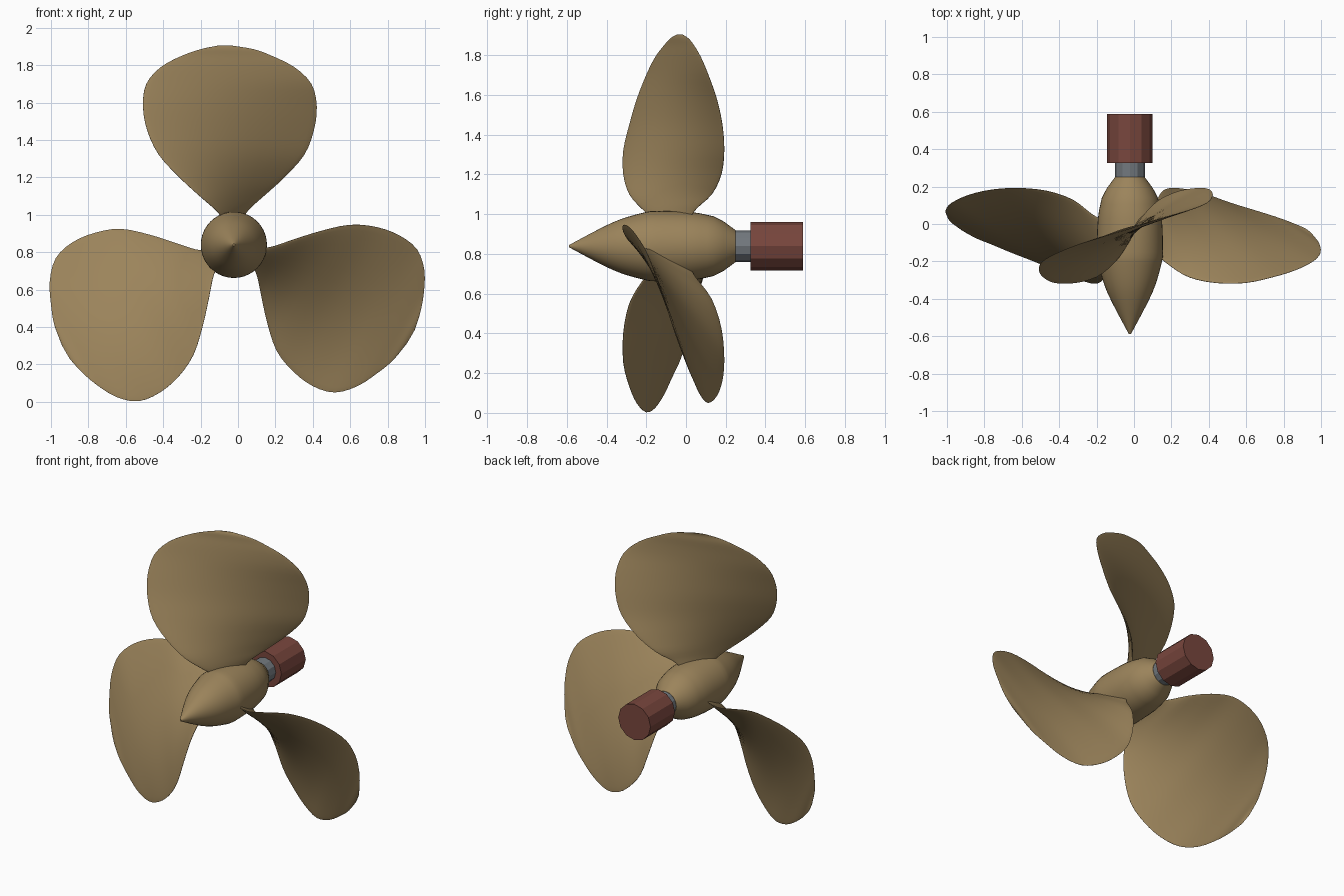
import bpy, bmesh, math
from mathutils import Vector

if "Cube" in bpy.data.objects:
    bpy.data.objects.remove(bpy.data.objects["Cube"])

CX, CZ = -0.022, 0.839          # propeller axis (runs along y)


def material(name, color):
    m = bpy.data.materials.new(name)
    m.diffuse_color = (*color, 1)
    m.use_nodes = True
    m.node_tree.nodes["Principled BSDF"].inputs["Base Color"].default_value = m.diffuse_color
    return m


bronze = material("bronze", (0.33, 0.23, 0.105))
steel = material("steel", (0.17, 0.19, 0.21))
red = material("dark_red", (0.19, 0.062, 0.047))


def loft(name, rings, mat, smooth):
    """Mesh skinned over closed rings of points, with capped ends."""
    bm = bmesh.new()
    loops = [[bm.verts.new(p) for p in ring] for ring in rings]
    n = len(loops[0])
    for a, b in zip(loops, loops[1:]):
        for i in range(n):
            j = (i + 1) % n
            bm.faces.new((a[i], a[j], b[j], b[i]))
    bm.faces.new(loops[0])
    bm.faces.new(loops[-1])
    bmesh.ops.recalc_face_normals(bm, faces=bm.faces)
    for f in bm.faces:
        f.smooth = smooth
    me = bpy.data.meshes.new(name)
    bm.to_mesh(me)
    bm.free()
    me.materials.append(mat)
    return me


def place(name, me, angle=0):
    ob = bpy.data.objects.new(name, me)
    ob.location = (CX, 0, CZ)
    ob.rotation_euler = (0, angle, 0)
    bpy.context.collection.objects.link(ob)
    return ob


def turned(name, profile, sides, mat, smooth=False):
    """Solid of revolution around y from (y, radius) pairs."""
    rings = [[(r * math.sin(math.tau * i / sides), y, r * math.cos(math.tau * i / sides))
              for i in range(sides)] for y, r in profile]
    return place(name, loft(name, rings, mat, smooth))


def smooth_rows(rows, steps):
    """Catmull-Rom interpolation between table rows."""
    rows = [Vector(r) for r in rows]
    out = []
    for i in range(len(rows) - 1):
        p1, p2 = rows[i], rows[i + 1]
        m1 = (p2 - rows[i - 1]) / 2 if i else p2 - p1
        m2 = (rows[i + 2] - p1) / 2 if i + 2 < len(rows) else p2 - p1
        for s in range(steps):
            t = s / steps
            out.append(p1 * (2*t**3 - 3*t*t + 1) + m1 * (t**3 - 2*t*t + t)
                       + p2 * (3*t*t - 2*t**3) + m2 * (t**3 - t*t))
    return out + [rows[-1]]


# Hub with pointed nose, shaft and coupling
hub_profile = smooth_rows([(-0.588, 0.006), (-0.43, 0.09), (-0.33, 0.135), (-0.22, 0.167),
                           (-0.15, 0.177), (0.03, 0.171), (0.14, 0.150)], 3)
hub_profile = [tuple(p) for p in hub_profile] + [(0.19, 0.124), (0.25, 0.08)]
turned("hub", hub_profile, 40, bronze, True)
turned("shaft", [(0.25, 0.08), (0.33, 0.08)], 12, steel)
turned("coupling", [(0.325, 0.122), (0.588, 0.122)], 12, red)

# Blade stations: height, left x, right x, left y, right y, half thickness
stations = [
    (0.98, -0.08, 0.025, -0.17, 0.02, 0.009),
    (1.03, -0.125, 0.06, -0.225, 0.055, 0.009),
    (1.10, -0.205, 0.138, -0.285, 0.130, 0.009),
    (1.20, -0.314, 0.248, -0.315, 0.178, 0.008),
    (1.32, -0.423, 0.354, -0.315, 0.192, 0.008),
    (1.45, -0.485, 0.405, -0.285, 0.183, 0.007),
    (1.58, -0.508, 0.421, -0.247, 0.155, 0.006),
    (1.70, -0.490, 0.392, -0.200, 0.113, 0.006),
    (1.79, -0.412, 0.30, -0.155, 0.075, 0.005),
    (1.85, -0.300, 0.18, -0.110, 0.040, 0.004),
    (1.885, -0.20, 0.085, -0.078, 0.012, 0.003),
    (1.904, -0.11, -0.03, -0.045, -0.018, 0.002),
]
CHORD = 16
rings = []
for z, xl, xr, yl, yr, half in smooth_rows(stations, 3):
    h = z - CZ
    al, ar = math.atan2(xl - CX, h), math.atan2(xr - CX, h)
    side = Vector((-(yr - yl), xr - xl, 0)).normalized()
    front, back = [], []
    for k in range(CHORD + 1):
        u = (1 - math.cos(math.pi * k / CHORD)) / 2
        x = xl + (xr - xl) * u - CX
        f = (math.atan2(x, h) - al) / (ar - al)       # helical pitch
        mid = Vector((x, yl + (yr - yl) * f, h))
        off = side * half * (0.12 + math.sin(math.pi * k / CHORD))
        front.append(mid - off)
        back.append(mid + off)
    rings.append(front + back[::-1])
blade = loft("blade", rings, bronze, True)
for i, name in enumerate(("top_blade", "right_blade", "left_blade")):
    place(name, blade, math.tau * i / 3)

# Keep hard edges sharp
for ob in bpy.context.collection.objects:
    if ob.name in ("hub", "top_blade", "shaft", "coupling"):
        bpy.ops.object.select_all(action='DESELECT')
        ob.select_set(True)
        bpy.context.view_layer.objects.active = ob
        limit = 29 if ob.name in ("shaft", "coupling") else 50
        bpy.ops.object.shade_smooth_by_angle(angle=math.radians(limit))
